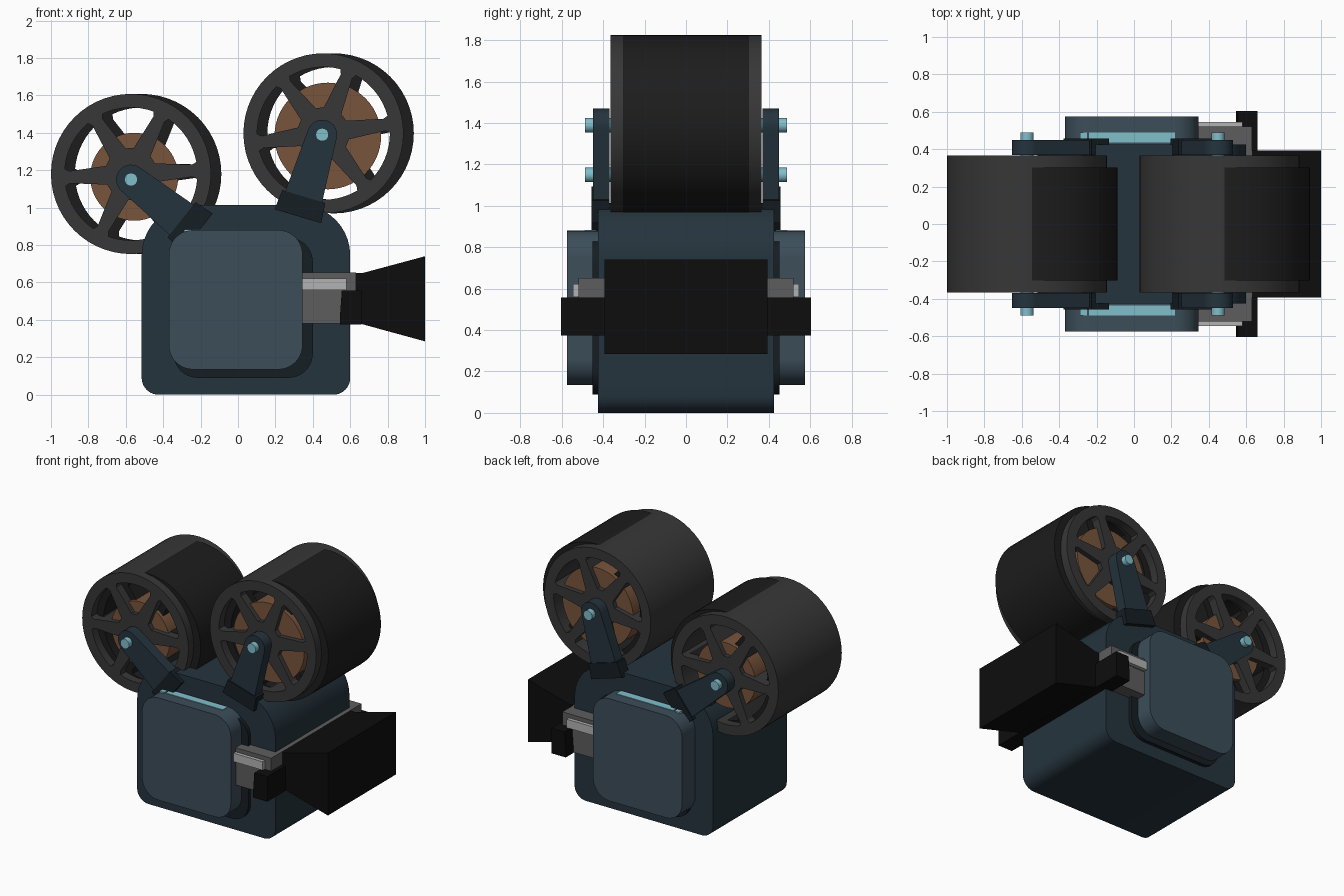
import bpy, bmesh
from math import sin, cos, asin, radians, pi
from mathutils import Matrix, Vector

if "Cube" in bpy.data.objects:
    bpy.data.objects.remove(bpy.data.objects["Cube"])


def material(name, r, g, b):
    m = bpy.data.materials.new(name)
    m.diffuse_color = (r, g, b, 1)
    m.use_nodes = True
    m.node_tree.nodes["Principled BSDF"].inputs["Base Color"].default_value = m.diffuse_color
    return m


BODY = material("navy", .018, .034, .047)
SHADE = material("dark_navy", .008, .013, .017)
PANEL = material("slate", .045, .075, .1)
TEAL = material("teal", .22, .52, .6)
REEL = material("reel_grey", .038, .038, .038)
DARK = material("charcoal", .012, .012, .012)
FILM = material("film_brown", .19, .09, .045)
BLACK = material("black", .004, .004, .004)
GREY = material("mid_grey", .11, .11, .11)
SILVER = material("silver", .45, .45, .45)


def shape(name, loops, y0, y1, mat):
    """Extrude filled x/z outlines (first outer, others holes) from y0 to y1."""
    cu = bpy.data.curves.new(name, 'CURVE')
    cu.dimensions, cu.fill_mode, cu.extrude = '2D', 'BOTH', abs(y1 - y0) / 2
    for pts in loops:
        sp = cu.splines.new('POLY')
        sp.points.add(len(pts) - 1)
        for p, (x, z) in zip(sp.points, pts):
            p.co = (x, z, 0, 1)
        sp.use_cyclic_u = True
    tmp = bpy.data.objects.new(name + "_tmp", cu)
    bpy.context.collection.objects.link(tmp)
    dg = bpy.context.evaluated_depsgraph_get()
    me = bpy.data.meshes.new_from_object(tmp.evaluated_get(dg))
    bpy.data.objects.remove(tmp)
    bpy.data.curves.remove(cu)
    me.transform(Matrix.Translation((0, (y0 + y1) / 2, 0)) @ Matrix.Rotation(pi / 2, 4, 'X'))
    bm = bmesh.new()
    bm.from_mesh(me)
    bmesh.ops.remove_doubles(bm, verts=bm.verts, dist=1e-5)
    bmesh.ops.recalc_face_normals(bm, faces=bm.faces)
    bm.to_mesh(me)
    bm.free()
    me.name = name
    me.materials.clear()
    me.materials.append(mat)
    me.shade_smooth()
    me.set_sharp_from_angle(angle=radians(30))
    ob = bpy.data.objects.new(name, me)
    bpy.context.collection.objects.link(ob)
    return ob


def both_sides(name, loops, y0, y1, mat):
    shape(name + "_front", loops, -y1, -y0, mat)
    shape(name + "_back", loops, y0, y1, mat)


def rect(x0, x1, z0, z1):
    return [(x0, z0), (x1, z0), (x1, z1), (x0, z1)]


def round_rect(x0, x1, z0, z1, r_low, r_high, n=10):
    pts = []
    for cx, cz, r, a in ((x1 - r_low, z0 + r_low, r_low, -90), (x1 - r_high, z1 - r_high, r_high, 0),
                         (x0 + r_high, z1 - r_high, r_high, 90), (x0 + r_low, z0 + r_low, r_low, 180)):
        for i in range(n + 1):
            t = radians(a + 90 * i / n)
            pts.append((cx + r * cos(t), cz + r * sin(t)))
    return pts


def circle(cx, cz, r, n=56):
    return [(cx + r * cos(2 * pi * i / n), cz + r * sin(2 * pi * i / n)) for i in range(n)]


def wheel(cx, cz, turn):
    """Six-spoked wheel: rim outline plus wedge-shaped holes."""
    loops = [circle(cx, cz, .428)]
    outer, inner = .355, .14
    wide = pi / 6 - asin(.035 / outer)
    tight = pi / 6 - asin(.05 / inner)
    for k in range(6):
        mid = radians(turn + 30 + 60 * k)
        polar = [(inner, tight), (inner, -tight), (outer - .025, -wide)]
        polar += [(outer, wide * .93 * (i / 4 - 1)) for i in range(9)]
        polar += [(outer - .025, wide)]
        loops.append([(cx + r * cos(mid + a), cz + r * sin(mid + a)) for r, a in polar])
    return loops


def arm(pin, direction, name):
    """Tapered arm with a round top at the pin and a dark foot."""
    p, d = Vector(pin), Vector(direction).normalized()
    n = Vector((-d.y, d.x))
    at = lambda t, w: tuple(p + d * t + n * w)
    top = [at(-.08 * sin(pi * i / 12), .08 * cos(pi * i / 12)) for i in range(13)]
    both_sides(name + "_arm", [top + [at(.38, -.105), at(.38, .105)]], .37, .45, BODY)
    foot = [at(.345, -.12), at(.345, .12), at(.455, .13), at(.455, -.13)]
    both_sides(name + "_arm_foot", [foot], .37, .457, SHADE)
    both_sides(name + "_pin", [circle(*pin, .035, 20)], .36, .488, TEAL)


# Camera body and side covers
shape("body", [round_rect(-.515, .6, 0, 1.015, .09, .27)], -.425, .425, BODY)
both_sides("cover_base", [round_rect(-.345, .4, .09, .84, .13, .13)], .41, .452, SHADE)
both_sides("side_cover", [round_rect(-.37, .345, .135, .88, .13, .13)], .42, .575, PANEL)
both_sides("cover_light_small", [rect(-.29, -.25, .86, .884)], .435, .49, TEAL)
both_sides("cover_light_long", [rect(-.24, .22, .86, .884)], .435, .49, TEAL)

# Reels: spoked wheel, offset dark liner, wound film
for side, wx, wz, turn, fx, fz, fr in (("left", -.572, 1.18, 3, -.555, 1.165, .235),
                                       ("right", .457, 1.397, 8, .48, 1.383, .285)):
    shape(side + "_reel", wheel(wx, wz, turn), -.365, .365, REEL)
    shape(side + "_reel_liner", wheel(wx + .055, wz, turn), -.303, .303, DARK)
    shape(side + "_film_roll", [circle(fx, fz, fr)], -.33, .33, FILM)

# Reel arms
arm((-.572, 1.15), (.78, -.62), "left")
arm((.45, 1.39), (-.285, -.958), "right")

# Lens mount
shape("mount_top", [rect(.3, .632, .555, .652)], -.52, .52, GREY)
shape("mount_block", [rect(.3, .56, .38, .56)], -.518, .518, GREY)
both_sides("mount_rail", [rect(.3, .58, .56, .622)], .5, .545, SILVER)

# Lens hood and cross bar
shape("cross_bar", [[(.545, .375), (.66, .375), (.66, .558), (.555, .558), (.545, .42)]], -.605, .605, BLACK)
shape("lens_hood", [[(.58, .378), (.66, .378), (1, .285), (1, .74), (.665, .65), (.63, .65),
                     (.63, .56), (.58, .56)]], -.393, .393, BLACK)
